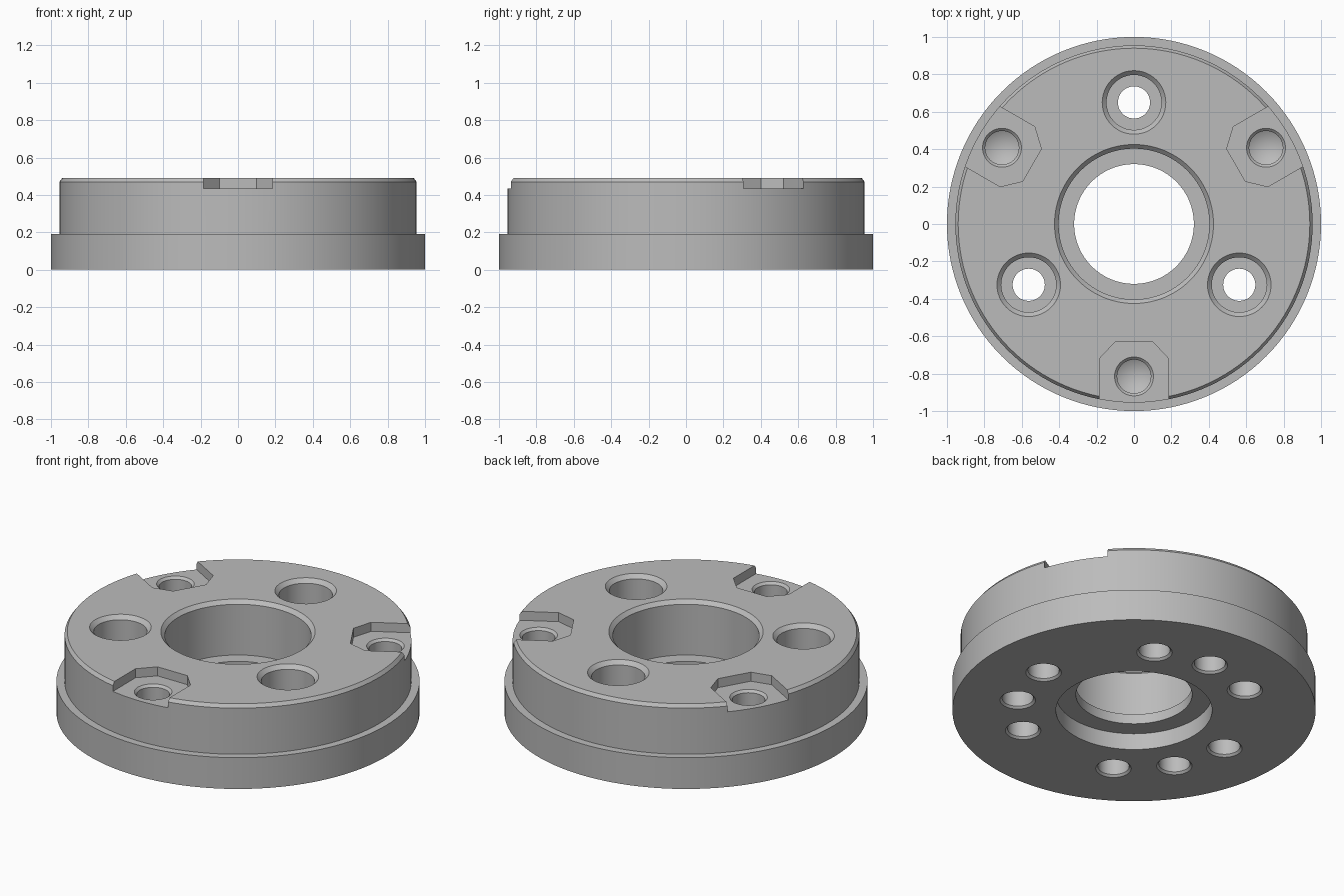
import bpy, bmesh, math
from mathutils import Matrix

cube = bpy.data.objects.get("Cube")
if cube:
    bpy.data.objects.remove(cube, do_unlink=True)

steel = bpy.data.materials.new("grey_steel")
steel.use_nodes = True
grey = (0.5, 0.5, 0.5, 1)
steel.diffuse_color = grey
steel.node_tree.nodes["Principled BSDF"].inputs["Base Color"].default_value = grey


def new_object(name, bm):
    bmesh.ops.recalc_face_normals(bm, faces=bm.faces)
    mesh = bpy.data.meshes.new(name)
    bm.to_mesh(mesh)
    bm.free()
    mesh.materials.append(steel)
    obj = bpy.data.objects.new(name, mesh)
    bpy.context.collection.objects.link(obj)
    return obj


def add_lathe(bm, profile, steps, place=Matrix()):
    """Turn a closed (radius, height) profile about z and put it in place."""
    part = bmesh.new()
    verts = [part.verts.new((r, 0, z)) for r, z in profile]
    edges = [part.edges.new((a, b)) for a, b in zip(verts, verts[1:] + verts[:1])]
    bmesh.ops.spin(part, geom=verts + edges, cent=(0, 0, 0), axis=(0, 0, 1),
                   angle=math.tau, steps=steps, use_merge=True)
    bmesh.ops.remove_doubles(part, verts=part.verts, dist=0.0001)
    part.transform(place)
    temp = bpy.data.meshes.new("temp")
    part.to_mesh(temp)
    part.free()
    bm.from_mesh(temp)
    bpy.data.meshes.remove(temp)


def at(angle, radius=0.0):
    return Matrix.Rotation(math.radians(angle), 4, "Z") @ Matrix.Translation((radius, 0, 0))


def drill(name, profile, angles, radius):
    bm = bmesh.new()
    for a in angles:
        add_lathe(bm, profile, 48, at(a, radius))
    return new_object(name, bm)


# Flanged ring body with stepped bore
body_bm = bmesh.new()
add_lathe(body_bm, [
    (0.43, 0), (1, 0), (1, 0.19), (0.955, 0.19), (0.955, 0.47), (0.94, 0.49),
    (0.425, 0.49), (0.403, 0.468), (0.403, 0.16), (0.32, 0.16), (0.32, 0.10),
    (0.43, 0.10)], 128)
body = new_object("flanged_ring", body_bm)

# Clipped-corner pockets open to the rim
pocket_bm = bmesh.new()
outline = [(1.1, -0.185), (1.1, 0.185), (0.72, 0.185), (0.63, 0.10),
           (0.63, -0.10), (0.72, -0.185)]
for a in (30, 150, 270):
    face = pocket_bm.faces.new([pocket_bm.verts.new(at(a) @ Matrix.Translation((x, y, 0.435)).translation)
                                for x, y in outline])
    top = bmesh.ops.extrude_face_region(pocket_bm, geom=[face])["geom"]
    bmesh.ops.translate(pocket_bm, vec=(0, 0, 0.2),
                        verts=[v for v in top if isinstance(v, bmesh.types.BMVert)])
pockets = new_object("pocket_cutter", pocket_bm)

# Counterbored through holes, chamfered at both ends
screw_holes = drill("screw_hole_cutter", [
    (0, -0.05), (0.098, -0.05), (0.098, 0), (0.086, 0.012), (0.086, 0.19),
    (0.147, 0.19), (0.147, 0.467), (0.17, 0.49), (0.17, 0.55), (0, 0.55)],
    (90, 210, 330), 0.65)

# Blind holes in the underside beside each through hole
blind_holes = drill("blind_hole_cutter", [
    (0, -0.05), (0.098, -0.05), (0.098, 0), (0.086, 0.012), (0.086, 0.28),
    (0, 0.33)], range(0, 360, 60), 0.65)

# Cone-bottomed holes in the pocket floors
pin_holes = drill("pin_hole_cutter", [
    (0, 0.55), (0.104, 0.55), (0.104, 0.435), (0.09, 0.421), (0.09, 0.22),
    (0, 0.17)], (30, 150, 270), 0.815)

# Cut everything out of the body
bpy.ops.object.select_all(action="DESELECT")
bpy.context.view_layer.objects.active = body
body.select_set(True)
for cutter in (pockets, screw_holes, blind_holes, pin_holes):
    cutter.hide_render = True
    mod = body.modifiers.new(cutter.name, "BOOLEAN")
    mod.operation = "DIFFERENCE"
    mod.solver = "EXACT"
    mod.object = cutter
    bpy.ops.object.modifier_apply(modifier=mod.name)
    bpy.data.objects.remove(cutter, do_unlink=True)

bpy.ops.object.shade_smooth_by_angle(angle=math.radians(25))
